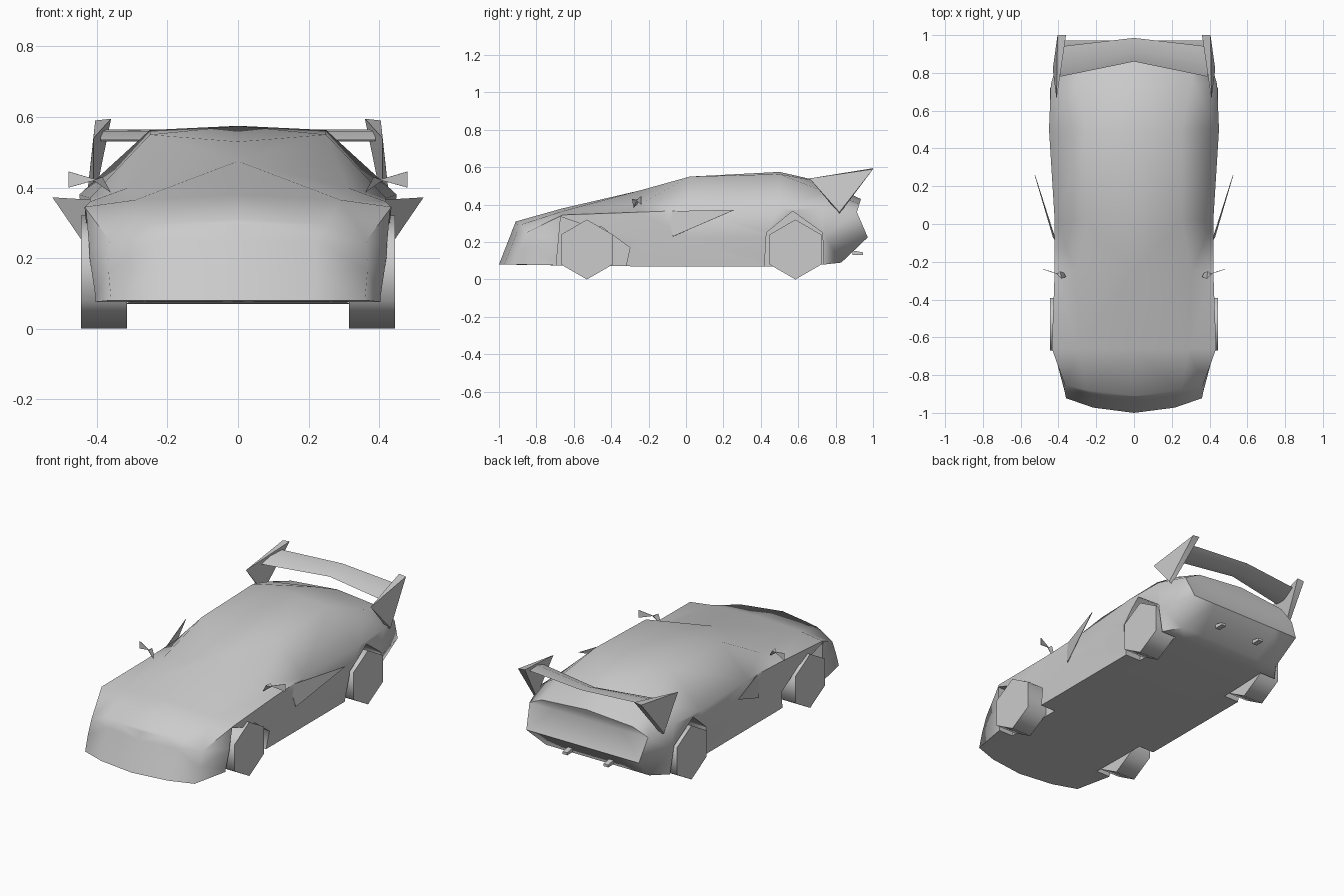
import bpy
import bmesh
from mathutils import Vector

old = bpy.data.objects.get("Cube")
if old:
    bpy.data.objects.remove(old)

grey = bpy.data.materials.new("plain grey")
grey.use_nodes = True
tone = (0.6, 0.6, 0.6, 1)
grey.diffuse_color = tone
grey.node_tree.nodes["Principled BSDF"].inputs["Base Color"].default_value = tone


def finish(name, bm, angle=1.2):
    """Turn a bmesh into a shaded grey object."""
    bmesh.ops.remove_doubles(bm, verts=bm.verts, dist=0.0005)
    bmesh.ops.recalc_face_normals(bm, faces=bm.faces)
    mesh = bpy.data.meshes.new(name)
    bm.to_mesh(mesh)
    bm.free()
    mesh.shade_smooth()
    mesh.set_sharp_from_angle(angle=angle)
    mesh.materials.append(grey)
    ob = bpy.data.objects.new(name, mesh)
    bpy.context.collection.objects.link(ob)
    return ob


def add_face(bm, points):
    bm.faces.new([bm.verts.new(p) for p in points])


def hull(name, points, angle=1.2):
    bm = bmesh.new()
    verts = [bm.verts.new(p) for p in points]
    bmesh.ops.convex_hull(bm, input=verts)
    return finish(name, bm, angle)


def plate(name, corners, thick=0.003):
    a, b, c = (Vector(p) for p in corners[:3])
    off = (b - a).cross(c - a).normalized() * thick
    return hull(name, [Vector(p) + s * off for p in corners for s in (-0.5, 0.5)], 0.5)


def prism(name, outline, x0, x1):
    """Extrude a (y, z) outline across x."""
    bm = bmesh.new()
    rings = [[(x, y, z) for y, z in outline] for x in (x0, x1)]
    for ring in rings:
        add_face(bm, ring)
    n = len(outline)
    for i in range(n):
        j = (i + 1) % n
        add_face(bm, (rings[0][i], rings[0][j], rings[1][j], rings[1][i]))
    return finish(name, bm)


# Body stations: y, slope, bow, bulge, floor z, sill x, shoulder x z, roof x z, centre z
stations = [
    (-1.0, 0.39, 0.6, 0, 0.08, 0.36, 0.365, 0.25, 0.25, 0.295, 0.31),
    (-0.66, 0, 0, 0, 0.075, 0.41, 0.435, 0.345, 0.29, 0.365, 0.38),
    (-0.25, 0, 0, 0, 0.07, 0.41, 0.42, 0.36, 0.31, 0.40, 0.475),
    (0.02, 0, 0, 0, 0.07, 0.41, 0.42, 0.37, 0.25, 0.55, 0.53),
    (0.5, 0, 0, 0, 0.07, 0.41, 0.45, 0.38, 0.25, 0.563, 0.575),
    (0.74, 0, 0, 0, 0.08, 0.41, 0.44, 0.385, 0.31, 0.47, 0.52),
    (0.83, 0.31, 0, 0.1, 0.09, 0.34, 0.39, 0.36, 0.3, 0.405, 0.43),
]
COLUMNS = (-1, -0.6, 0, 0.6, 1)


def point(st, x, z, bulge=0):
    return Vector((x, st[0] + st[1] * (z - st[4]) + st[2] * x * x + bulge, z))


def rows(st):
    zb, xb, xs, zs, xr, zr = st[4:10]
    mid = ((xb + xs) / 2 + 0.005, zb + (zs - zb) * 0.5, st[3])
    return [(xb, zb, 0), mid, (xs, zs, 0), (xr, zr, 0)]


def section(st):
    r = rows(st)
    floor = [point(st, r[0][0] * c, r[0][1]) for c in COLUMNS]
    right = [point(st, x, z, b) for x, z, b in r[1:]]
    left = [point(st, -x, z, b) for x, z, b in reversed(r[1:])]
    return floor + right + [point(st, 0, st[10])] + left


bm = bmesh.new()
sections = [section(s) for s in stations]
for a, b in zip(sections, sections[1:]):
    for i in range(len(a)):
        j = (i + 1) % len(a)
        add_face(bm, (a[i], a[j], b[j], b[i]))
# Nose and tail panels
for st in (stations[0], stations[-1]):
    grid = [[point(st, x * c, z, b) for c in COLUMNS] for x, z, b in rows(st)]
    for lo, hi in zip(grid, grid[1:]):
        for i in range(4):
            add_face(bm, (lo[i], lo[i + 1], hi[i + 1], hi[i]))
    for i in range(4):
        add_face(bm, (grid[-1][i], grid[-1][i + 1], point(st, 0, st[10])))
bmesh.ops.remove_doubles(bm, verts=bm.verts, dist=0.0005)
bmesh.ops.triangulate(bm, faces=bm.faces)
body = finish("body", bm)

# Wheel arch openings
arches = {
    "front": [(-0.71, -0.1), (-0.67, 0.335), (-0.57, 0.30), (-0.45, 0.28), (-0.3, 0.17), (-0.36, -0.1)],
    "rear": [(0.41, -0.1), (0.43, 0.25), (0.57, 0.365), (0.73, 0.25), (0.74, -0.1)],
}
cutters = []
for end, outline in arches.items():
    for side in (-1, 1):
        cutter = prism(end + "_arch_cutter", outline, side * 0.31, side * 0.6)
        cutter.hide_render = True
        cut = body.modifiers.new("arch", "BOOLEAN")
        cut.object = cutter
        cut.solver = "EXACT"
        cutters.append(cutter)
bpy.context.view_layer.update()
baked = bpy.data.meshes.new_from_object(body.evaluated_get(bpy.context.evaluated_depsgraph_get()))
body.modifiers.clear()
body.data = baked
baked.shade_smooth()
baked.set_sharp_from_angle(angle=1.2)
for cutter in cutters:
    bpy.data.objects.remove(cutter)

# Six-sided wheels
R = 0.16
hexagon = [(0, R), (R * 0.866, R / 2), (R * 0.866, -R / 2), (0, -R), (-R * 0.866, -R / 2), (-R * 0.866, R / 2)]

for side, label in ((1, "left"), (-1, "right")):
    def at(*pts):
        return [(side * x, y, z) for x, y, z in pts]

    for end, yc in (("front", -0.53), ("rear", 0.585)):
        ring = [(yc + y, R + z) for y, z in hexagon]
        prism(f"{label}_{end}_wheel", ring, side * 0.315, side * 0.446)

    # Side fins
    plate(label + "_side_fin", at((0.41, -0.1, 0.365), (0.525, 0.26, 0.372), (0.428, -0.07, 0.23)))
    # Mirrors
    plate(label + "_mirror", at((0.40, -0.265, 0.422), (0.48, -0.24, 0.445), (0.48, -0.24, 0.40)))
    hull(label + "_mirror_stalk", at((0.36, -0.28, 0.385), (0.37, -0.26, 0.40),
                                     (0.385, -0.29, 0.43), (0.39, -0.25, 0.43), (0.41, -0.265, 0.42)))
    # Wing end plates
    hull(label + "_wing_end", at((0.41, 0.66, 0.54), (0.36, 1.0, 0.595), (0.405, 1.0, 0.59),
                                 (0.43, 0.82, 0.36), (0.41, 0.82, 0.35), (0.39, 0.8, 0.54)), 0.8)
    # Exhaust tips
    tip = [(0.89, 0.13), (0.89, 0.155), (0.945, 0.145), (0.945, 0.13)]
    prism(label + "_exhaust", tip, side * 0.12, side * 0.15)

# Swept rear wing blade
blade = bmesh.new()
ribs = []
for x in (-0.39, 0, 0.39):
    front, ridge, rear = (0.86, 0.918, 0.985) if x == 0 else (0.78, 0.85, 0.94)
    ribs.append([(x, front, 0.535), (x, ridge, 0.56), (x, rear, 0.565), (x, ridge, 0.53)])
for a, b in zip(ribs, ribs[1:]):
    for i in range(4):
        j = (i + 1) % 4
        add_face(blade, (a[i], a[j], b[j], b[i]))
add_face(blade, ribs[0])
add_face(blade, ribs[-1])
finish("wing_blade", blade)
